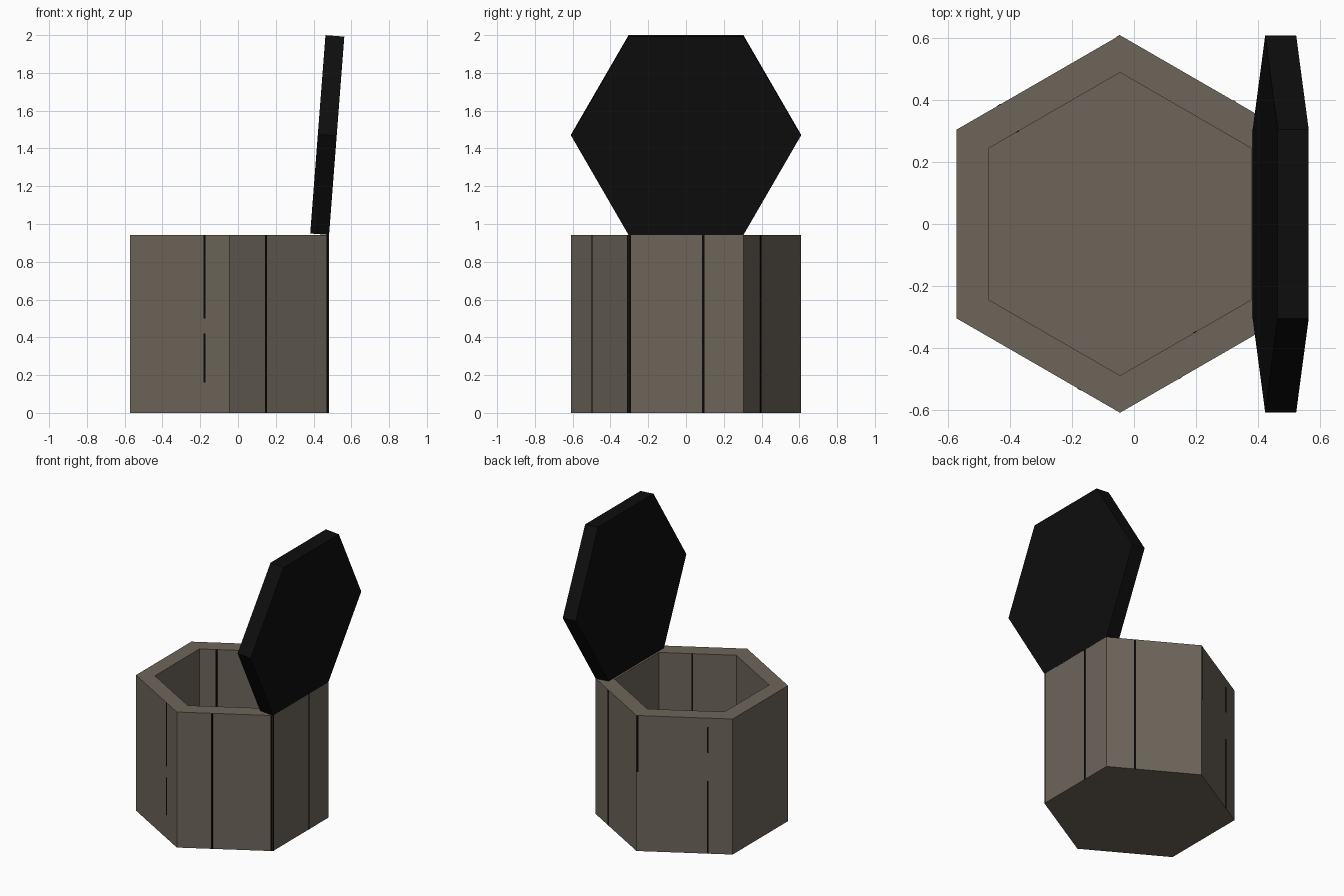
import bpy, bmesh, math
from mathutils import Matrix, Vector

if "Cube" in bpy.data.objects:
    bpy.data.objects.remove(bpy.data.objects["Cube"])

CX, R, R_IN = -0.045, 0.608, 0.488      # box centre, outer and inner corner radius
H, FLOOR = 0.942, 0.10                  # box height, floor thickness
APO = math.cos(math.radians(30))        # corner radius -> flat distance


def material(name, rgb):
    m = bpy.data.materials.new(name)
    m.diffuse_color = (*rgb, 1)
    m.use_nodes = True
    m.node_tree.nodes["Principled BSDF"].inputs["Base Color"].default_value = m.diffuse_color
    return m


STONE = material("grey brown stone", (0.152, 0.130, 0.102))
BLACK = material("near black", (0.0042, 0.0042, 0.0042))
GROOVE = material("groove black", (0.002, 0.002, 0.002))


def finish(bm, name, mat):
    bmesh.ops.recalc_face_normals(bm, faces=bm.faces)
    me = bpy.data.meshes.new(name)
    bm.to_mesh(me)
    bm.free()
    me.materials.append(mat)
    ob = bpy.data.objects.new(name, me)
    bpy.context.collection.objects.link(ob)
    return ob


def loft(rings, name, mat):
    """Join successive rings of points and cap both ends."""
    bm = bmesh.new()
    vs = [[bm.verts.new(p) for p in ring] for ring in rings]
    for a, b in zip(vs, vs[1:]):
        n = len(a)
        for i in range(n):
            j = (i + 1) % n
            bm.faces.new((a[i], a[j], b[j], b[i]))
    bm.faces.new(vs[0])
    bm.faces.new(vs[-1])
    return finish(bm, name, mat)


def hexagon(r):
    """Corners of a hexagon with flats facing +x and -x."""
    return [(r * math.cos(math.radians(30 + 60 * k)),
             r * math.sin(math.radians(30 + 60 * k))) for k in range(6)]


# Hollow hexagonal box
loft([[(CX + x, y, z) for x, y in hexagon(r)]
      for r, z in ((R, 0), (R, H), (R_IN, H), (R_IN, FLOOR))], "box", STONE)

# Open lid standing on the right edge, leaning slightly outwards
lid = loft([[(d, y, u + R * APO) for u, y in hexagon(R)] for d in (0, -0.1)],
           "lid", BLACK)
lid.data.transform(Matrix.Translation((0.482, 0, H))
                   @ Matrix.Rotation(math.radians(4.4), 4, 'Y'))

# Thin dark seams on the walls: (wall direction, position along wall, z from, z to)
OUTER = [(0, 0.65, 0, H), (0, 0.01, 0, H), (-60, 0.365, 0, H), (-60, 0.985, 0, H),
         (-120, 0.75, 0.5, H), (-120, 0.75, 0.16, 0.42), (60, 0.30, 0, H),
         (120, 0.01, 0.55, H), (120, 0.74, 0, 0.5), (120, 0.74, 0.7, 0.88)]
INNER = [(120, 0.78, FLOOR, H), (-60, 0.57, FLOOR, H)]


def seams(specs, r, name):
    bm = bmesh.new()
    for az, f, z0, z1 in specs:
        m = (Matrix.Translation((CX, 0, 0)) @ Matrix.Rotation(math.radians(az), 4, 'Z')
             @ Matrix.Translation((r * APO, (f - 0.5) * r, (z0 + z1) / 2))
             @ Matrix.Diagonal(Vector((0.003, 0.011, z1 - z0, 1))))
        bmesh.ops.create_cube(bm, size=1, matrix=m)
    return finish(bm, name, GROOVE)


seams(OUTER, R, "outer_seams")
seams(INNER, R_IN, "inner_seams")
